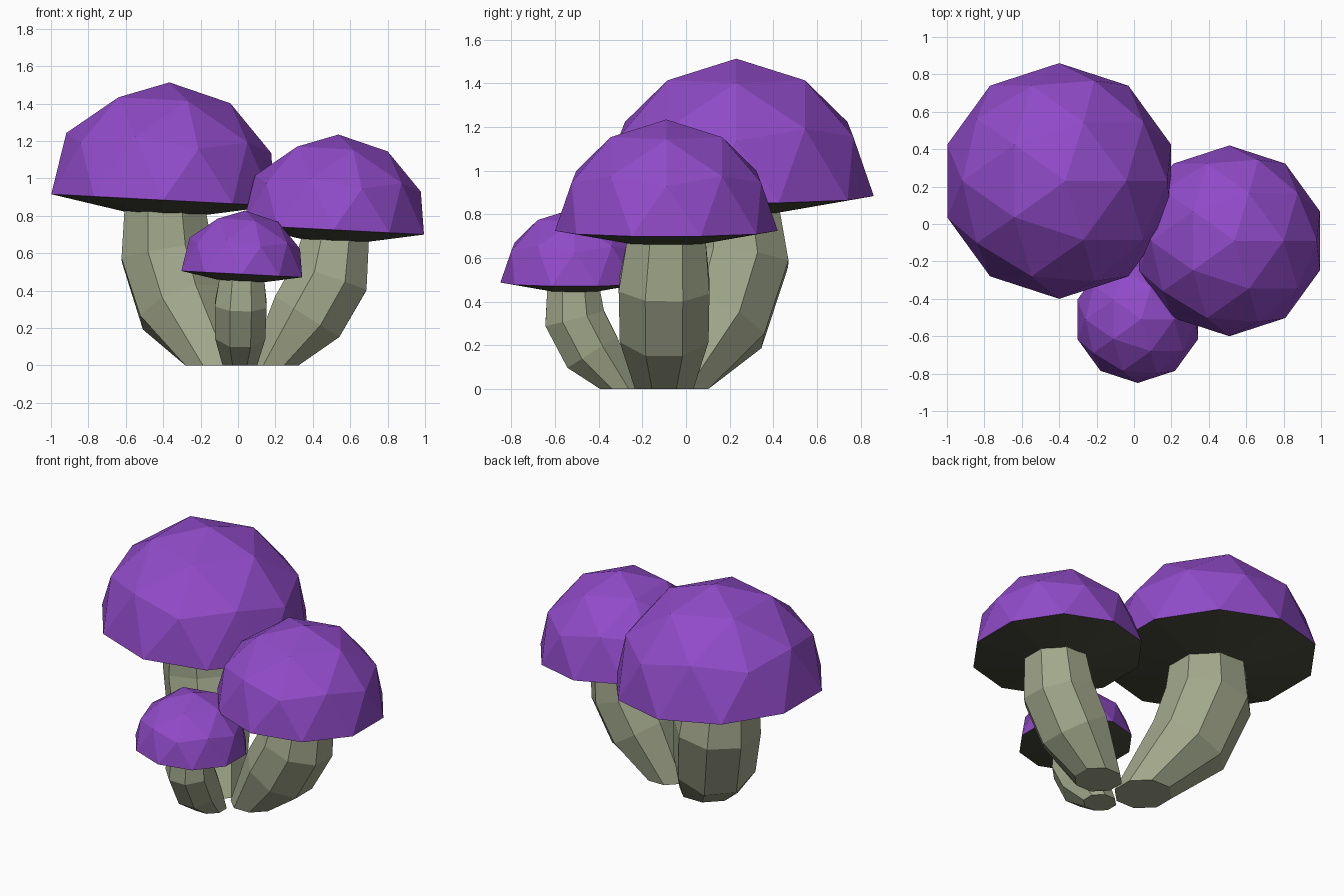
import bpy, bmesh, math
from mathutils import Vector, Matrix

if "Cube" in bpy.data.objects:
    bpy.data.objects.remove(bpy.data.objects["Cube"])


def material(name, color):
    m = bpy.data.materials.new(name)
    m.diffuse_color = (*color, 1)
    m.use_nodes = True
    m.node_tree.nodes["Principled BSDF"].inputs["Base Color"].default_value = m.diffuse_color
    return m


PURPLE = material("purple", (0.28, 0.07, 0.58))
DARK = material("dark_olive", (0.065, 0.07, 0.045))
PALE = material("pale_olive", (0.36, 0.39, 0.26))
TILT = Matrix.Rotation(math.radians(3), 4, 'Y')


def finish(bm, name, mat):
    bmesh.ops.recalc_face_normals(bm, faces=bm.faces)
    mesh = bpy.data.meshes.new(name)
    bm.to_mesh(mesh)
    bm.free()
    mesh.materials.append(mat)
    bpy.context.collection.objects.link(bpy.data.objects.new(name, mesh))


# Faceted dome: upper half of an icosphere, leaning slightly
def cap(name, center, r):
    bm = bmesh.new()
    bmesh.ops.create_icosphere(bm, subdivisions=2, radius=r)
    low = [v for v in bm.verts if v.co.z < -0.01]
    bmesh.ops.delete(bm, geom=low, context='VERTS')
    bmesh.ops.transform(bm, matrix=Matrix.Translation(center) @ TILT, verts=bm.verts)
    finish(bm, name, PURPLE)


# Shallow ten-sided underside narrowing to the stem
def underside(name, center, r):
    bm = bmesh.new()
    d = 0.115 * r
    bmesh.ops.create_cone(bm, cap_ends=True, segments=10, radius1=0.34 * r, radius2=r, depth=d)
    bmesh.ops.delete(bm, geom=[f for f in bm.faces if all(v.co.z > 0 for v in f.verts)],
                     context='FACES_ONLY')
    # line the corners up with the dome rim (one corner on +y)
    a = max((v.co for v in bm.verts), key=lambda c: c.y)
    spin = Matrix.Rotation(math.pi / 2 - math.atan2(a.y, a.x), 4, 'Z')
    m = Matrix.Translation(center) @ TILT @ Matrix.Translation((0, 0, -d / 2)) @ spin
    bmesh.ops.transform(bm, matrix=m, verts=bm.verts)
    finish(bm, name, DARK)


# Bent eight-sided stem lofted along a path of (centre, radius)
def stem(name, path):
    bm = bmesh.new()
    pts = [Vector(p[:3]) for p in path]
    rings = []
    for i, (p, row) in enumerate(zip(pts, path)):
        up = Vector((0, 0, 1))
        if 0 < i < len(pts) - 1:
            up = (pts[i + 1] - p).normalized() + (p - pts[i - 1]).normalized()
        q = Vector((0, 0, 1)).rotation_difference(up)
        ring = []
        for k in range(8):
            a = math.radians(22.5 + 45 * k)
            ring.append(bm.verts.new(p + q @ Vector((math.cos(a), math.sin(a), 0)) * row[3]))
        rings.append(ring)
    for lo, hi in zip(rings, rings[1:]):
        for k in range(8):
            n = (k + 1) % 8
            bm.faces.new((lo[k], lo[n], hi[n], hi[k]))
    bm.faces.new(rings[0])
    bm.faces.new(rings[-1])
    finish(bm, name, PALE)


# Three mushrooms: cap centre, cap radius, stem path
mushrooms = {
    "large": ((-0.40, 0.23, 0.884), 0.63,
              [(-0.12, -0.06, 0, 0.175), (-0.30, 0.14, 0.31, 0.25),
               (-0.38, 0.225, 0.60, 0.265), (-0.39, 0.21, 0.83, 0.235)]),
    "medium": ((0.51, -0.09, 0.725), 0.51,
               [(0.19, -0.10, 0, 0.145), (0.37, -0.10, 0.26, 0.22),
                (0.49, -0.10, 0.47, 0.225), (0.52, -0.09, 0.68, 0.195)]),
    "small": ((0.02, -0.51, 0.488), 0.34,
              [(0.01, -0.30, 0, 0.10), (0.012, -0.43, 0.17, 0.145),
               (0.015, -0.51, 0.325, 0.15), (0.02, -0.515, 0.46, 0.13)]),
}
for size, (center, r, path) in mushrooms.items():
    cap(size + "_cap", center, r)
    underside(size + "_underside", center, r)
    stem(size + "_stem", path)
